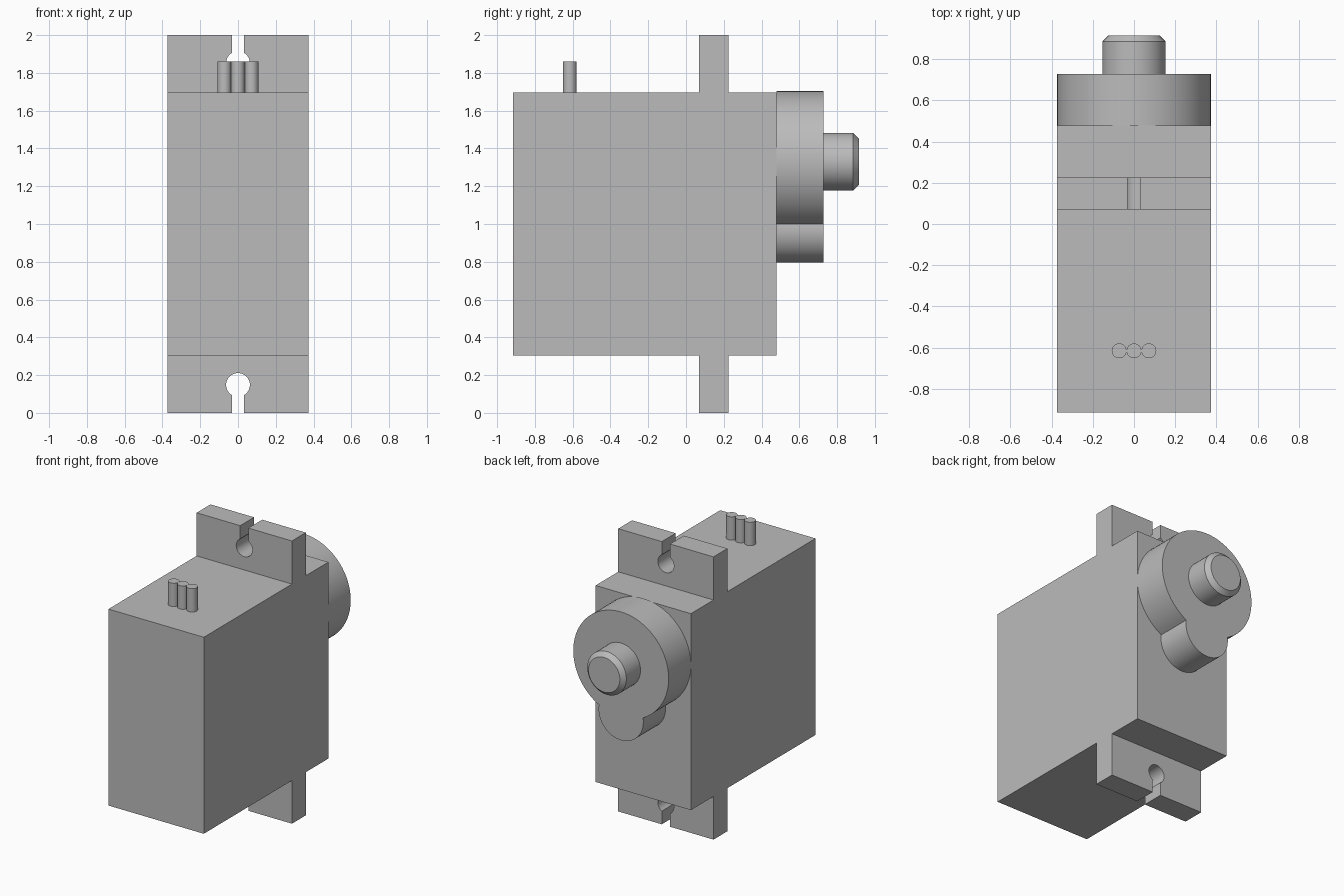
import bpy
import bmesh
from math import sin, cos, pi, sqrt, acos, asin
from mathutils import Vector

cube = bpy.data.objects.get("Cube")
if cube:
    bpy.data.objects.remove(cube, do_unlink=True)

# One plain grey plastic
grey = bpy.data.materials.new("grey plastic")
grey.use_nodes = True
GREY = (0.5, 0.5, 0.5, 1)
grey.diffuse_color = GREY
grey.node_tree.nodes["Principled BSDF"].inputs["Base Color"].default_value = GREY

HALF_W = 0.373
FRONT, BACK = -0.915, 0.478
LOW, HIGH = 0.305, 1.695


def arc(cx, cy, r, start, end, steps):
    """Points on an arc, both ends included."""
    angles = [start + (end - start) * i / steps for i in range(steps + 1)]
    return [(cx + r * cos(a), cy + r * sin(a)) for a in angles]


def circle(cx, cy, r, steps=48):
    return arc(cx, cy, r, 0, 2 * pi, steps)[:-1]


def prism(name, outline, start, end, axis="Y", chamfer=0):
    """Extrude a closed outline along Y (outline is x, z) or Z (outline is x, y)."""
    def place(p, d):
        return Vector((p[0], d, p[1])) if axis == "Y" else Vector((p[0], p[1], d))

    bm = bmesh.new()
    base = bm.faces.new([bm.verts.new(place(p, start)) for p in outline])
    new = bmesh.ops.extrude_face_region(bm, geom=[base], use_keep_orig=True)["geom"]
    shift = place((0, 0), end - start)
    bmesh.ops.translate(bm, verts=[v for v in new if isinstance(v, bmesh.types.BMVert)], vec=shift)
    if chamfer:
        k = 1 if axis == "Y" else 2
        rim = [e for e in bm.edges if all(abs(v.co[k] - end) < 1e-5 for v in e.verts)]
        bmesh.ops.bevel(bm, geom=rim, offset=chamfer, segments=1, affect="EDGES")
    bmesh.ops.recalc_face_normals(bm, faces=bm.faces)
    mesh = bpy.data.meshes.new(name)
    bm.to_mesh(mesh)
    bm.free()
    mesh.materials.append(grey)
    obj = bpy.data.objects.new(name, mesh)
    bpy.context.collection.objects.link(obj)
    bpy.ops.object.select_all(action="DESELECT")
    obj.select_set(True)
    bpy.context.view_layer.objects.active = obj
    bpy.ops.object.shade_smooth_by_angle(angle=pi / 6)
    return obj


# Main case
prism("case", [(-HALF_W, LOW), (HALF_W, LOW), (HALF_W, HIGH), (-HALF_W, HIGH)], FRONT, BACK)

# Mounting ears with an open keyhole slot, mirrored top and bottom
HOLE_R, SLOT, HOLE_Z = 0.063, 0.032, 0.148
mouth = asin(SLOT / HOLE_R)
ear = [(-HALF_W, 0), (-SLOT, 0)]
ear += arc(0, HOLE_Z, HOLE_R, 1.5 * pi - mouth, -0.5 * pi + mouth, 32)
ear += [(SLOT, 0), (HALF_W, 0), (HALF_W, LOW), (-HALF_W, LOW)]
prism("lower_mounting_ear", ear, 0.07, 0.225)
prism("upper_mounting_ear", [(x, 2 - z) for x, z in ear], 0.07, 0.225)

# Gear housing: large round boss merged with a smaller lobe below it
BIG_R, BIG_Z, LOBE_R, LOBE_Z = HALF_W, 1.33, 0.175, 0.97
gap = BIG_Z - LOBE_Z
drop = (gap ** 2 + BIG_R ** 2 - LOBE_R ** 2) / (2 * gap)
open_big = acos(drop / BIG_R)
open_lobe = pi - acos((gap - drop) / LOBE_R)
housing = arc(0, BIG_Z, BIG_R, -pi / 2 + open_big, 1.5 * pi - open_big, 72)
housing += arc(0, LOBE_Z, LOBE_R, -pi / 2 - open_lobe, -pi / 2 + open_lobe, 36)[1:-1]
prism("gear_housing", housing, BACK, 0.727)

# Output shaft with a chamfered tip
prism("output_shaft", circle(0, BIG_Z, 0.153), 0.727, 0.915, chamfer=0.03)

# Row of three connector pins
for i, side in enumerate(("right", "middle", "left")):
    prism(side + "_pin", circle((i - 1) * 0.072, -0.615, 0.036, 32), HIGH, 1.86, axis="Z")
